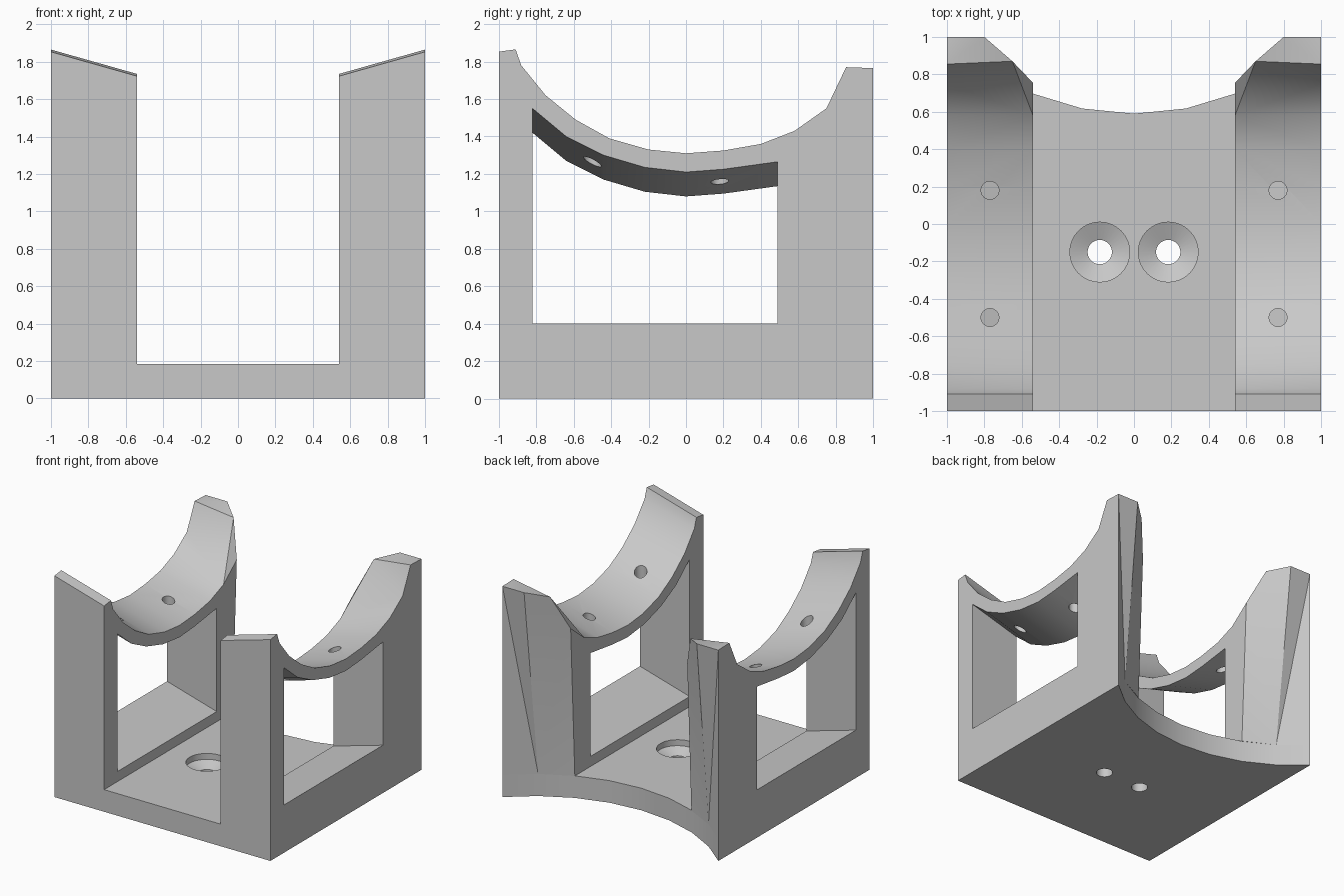
import bpy, bmesh, math

old = bpy.data.objects.get("Cube")
if old:
    bpy.data.objects.remove(old, do_unlink=True)

grey = bpy.data.materials.new("light grey")
grey.use_nodes = True
grey.diffuse_color = (0.58, 0.58, 0.58, 1)
grey.node_tree.nodes["Principled BSDF"].inputs["Base Color"].default_value = grey.diffuse_color

FLOOR = 0.185          # height of the base slab
INNER = 0.54           # inner face of the side walls
SLOPE = 0.283          # inward tilt of the cradles


def finish(name, bm):
    bmesh.ops.recalc_face_normals(bm, faces=bm.faces)
    mesh = bpy.data.meshes.new(name)
    bm.to_mesh(mesh)
    bm.free()
    mesh.materials.append(grey)
    ob = bpy.data.objects.new(name, mesh)
    bpy.context.collection.objects.link(ob)
    return ob


def loft(name, rings):
    """Closed solid through equal-length rings of points."""
    bm = bmesh.new()
    loops = [[bm.verts.new(p) for p in ring] for ring in rings]
    for a, b in zip(loops, loops[1:]):
        for i in range(len(a)):
            j = (i + 1) % len(a)
            bm.faces.new((a[i], a[j], b[j], b[i]))
    bm.faces.new(loops[0][::-1])
    bm.faces.new(loops[-1])
    return finish(name, bm)


def turned(name, x, y, profile, sides=32):
    """Round solid from (radius, height) pairs."""
    turn = [2 * math.pi * i / sides for i in range(sides)]
    return loft(name, [[(x + r * math.cos(t), y + r * math.sin(t), z) for t in turn]
                       for r, z in profile])


def activate(ob):
    bpy.ops.object.select_all(action='DESELECT')
    ob.select_set(True)
    bpy.context.view_layer.objects.active = ob


def apply_mod(ob, mod):
    activate(ob)
    bpy.ops.object.modifier_apply(modifier=mod.name)


def cut(ob, cutter):
    cutter.hide_render = True
    mod = ob.modifiers.new("cut", 'BOOLEAN')
    mod.operation = 'DIFFERENCE'
    mod.solver = 'EXACT'
    mod.object = cutter
    apply_mod(ob, mod)
    bpy.data.objects.remove(cutter, do_unlink=True)


def mirror(ob):
    apply_mod(ob, ob.modifiers.new("mirror", 'MIRROR'))


def tilt(x, y, z):
    return (x, y, z + SLOPE * (x - 1))


# Base slab with a concave rear edge
R = 1.42
step = math.pi / 16
rear = [(R * math.sin(i * step), 0.59 + R * (1 - math.cos(i * step))) for i in range(-3, 4)]
outline = [(-1, 1), (-1, -1), (1, -1), (1, 1)] + rear[::-1]
base = loft("base", [[(x, y, z) for x, y in outline] for z in (0, FLOOR)])

# Countersunk screw holes in the base
for side in (-1, 1):
    cut(base, turned("screw_cutter", side * 0.183, -0.15,
                     [(0.065, -0.1), (0.065, 0.095), (0.16, 0.135), (0.16, 0.3)]))

# Side wall: tilted cradle arc, flared rear horn
arc = [(-1, 1.853), (-0.91, 1.865), (-0.88, 1.78), (-0.75, 1.62), (-0.59, 1.49),
       (-0.41, 1.39), (-0.2, 1.33), (0, 1.31), (0.2, 1.325), (0.4, 1.36), (0.58, 1.43)]
bm = bmesh.new()
V = bm.verts.new
outer = [V((1, -1, FLOOR))] + [V((1, y, z)) for y, z in arc]
inner = [V((INNER, -1, FLOOR))] + [V(tilt(INNER, y, z)) for y, z in arc]
for i in range(len(arc)):
    bm.faces.new((outer[i], outer[i + 1], inner[i + 1], inner[i]))

horn_foot, horn_front = V((1, 0.75, 1.55)), V((1, 0.855, 1.77))
horn_back, horn_side = V((1, 1, 1.765)), V((0.8, 1, 1.765))
horn_mid, horn_inner = V((0.65, 0.87, 1.72)), V((INNER, 0.755, 1.44))
low_out, low_in = V((1, 1, FLOOR)), V((INNER, 0.7, FLOOR))
low_mid = V((rear[-1][0], rear[-1][1], FLOOR))
for f in ((outer[-1], horn_foot, inner[-1]),
          (horn_foot, horn_front, horn_mid, inner[-1]),
          (inner[-1], horn_mid, horn_inner),
          (horn_front, horn_back, horn_side, horn_mid),
          (low_out, low_mid, horn_back),
          (low_mid, horn_side, horn_back),
          (low_mid, horn_mid, horn_side),
          (low_mid, horn_inner, horn_mid),
          (low_mid, low_in, horn_inner),
          (outer[0], inner[0], low_in, low_mid, low_out),
          outer + [horn_foot, horn_front, horn_back, low_out],
          inner + [horn_inner, low_in]):
    bm.faces.new(f)
bmesh.ops.triangulate(bm, faces=[f for f in bm.faces if len(f.verts) == 4])
wall = finish("side_walls", bm)

# Window below the cradle, tilted the same way
window = [(-0.82, 0.4), (-0.82, 1.55), (-0.64, 1.4), (-0.44, 1.3), (-0.22, 1.235),
          (0, 1.21), (0.2, 1.225), (0.49, 1.265), (0.49, 0.4)]
cut(wall, loft("window_cutter", [[tilt(x, y, z) for y, z in window] for x in (0.44, 1.1)]))

# Bolt holes through the cradle
for y in (0.18, -0.5):
    cut(wall, turned("bolt_cutter", 0.77, y, [(0.048, 0.9), (0.048, 2)], 24))
mirror(wall)

for ob in (base, wall):
    activate(ob)
    bpy.ops.object.shade_smooth_by_angle(angle=math.radians(25))
